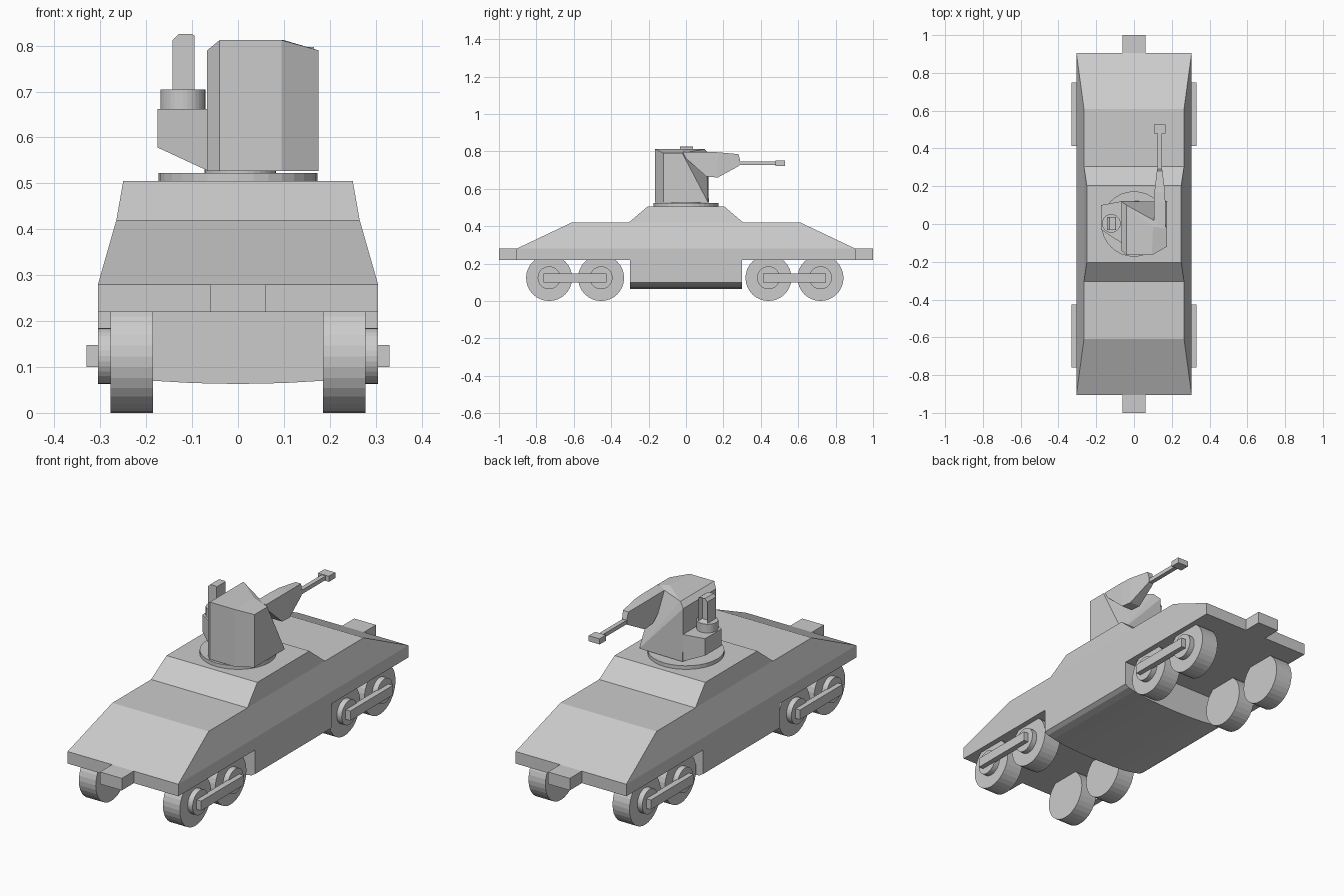
import bpy, bmesh, math

if "Cube" in bpy.data.objects:
    bpy.data.objects.remove(bpy.data.objects["Cube"])

grey = bpy.data.materials.new("light_grey")
grey.diffuse_color = (0.6, 0.6, 0.6, 1)
grey.use_nodes = True
grey.node_tree.nodes["Principled BSDF"].inputs["Base Color"].default_value = grey.diffuse_color


def finish(bm, name):
    bmesh.ops.recalc_face_normals(bm, faces=bm.faces)
    me = bpy.data.meshes.new(name)
    bm.to_mesh(me)
    bm.free()
    me.materials.append(grey)
    ob = bpy.data.objects.new(name, me)
    bpy.context.collection.objects.link(ob)
    return ob


def loft(name, rings):
    """Join equal-length point rings and cap both ends."""
    bm = bmesh.new()
    vs = [[bm.verts.new(p) for p in r] for r in rings]
    n = len(vs[0])
    for a, b in zip(vs, vs[1:]):
        for i in range(n):
            j = (i + 1) % n
            bm.faces.new((a[i], a[j], b[j], b[i]))
    bm.faces.new(vs[0])
    bm.faces.new(vs[-1])
    return finish(bm, name)


def rect(hx, hy, z):
    return [(-hx, -hy, z), (hx, -hy, z), (hx, hy, z), (-hx, hy, z)]


def box(name, x0, x1, y0, y1, z0, z1):
    return loft(name, [[(x0, y0, z), (x1, y0, z), (x1, y1, z), (x0, y1, z)]
                       for z in (z0, z1)])


def disc_x(name, x0, x1, y, z, r, n=32):
    angles = [2 * math.pi * i / n for i in range(n)]
    return loft(name, [[(x, y + r * math.cos(a), z + r * math.sin(a)) for a in angles]
                       for x in (x0, x1)])


def disc_z(name, x, y, z0, z1, r, n=32):
    angles = [2 * math.pi * i / n for i in range(n)]
    return loft(name, [[(x + r * math.cos(a), y + r * math.sin(a), z) for a in angles]
                       for z in (z0, z1)])


def hull_of(name, points):
    bm = bmesh.new()
    for p in points:
        bm.verts.new(p)
    res = bmesh.ops.convex_hull(bm, input=bm.verts)
    junk = [v for v in res["geom_interior"] if isinstance(v, bmesh.types.BMVert)]
    bmesh.ops.delete(bm, geom=junk, context='VERTS')
    bmesh.ops.dissolve_limit(bm, angle_limit=math.radians(2), verts=bm.verts, edges=bm.edges)
    return finish(bm, name)


# Hull and raised deck
loft("hull", [rect(.305, .905, .22), rect(.305, .905, .28), rect(.265, .61, .42)])
loft("upper_deck", [rect(.265, .305, .42), rect(.25, .205, .505)])

# Belly with a rounded underside
half = [(.305, .22), (.305, .10), (.285, .088), (.25, .08), (.185, .07), (.1, .065)]
section = half + [(0, .063)] + [(-x, z) for x, z in reversed(half)]
loft("belly", [[(x, y, z) for x, z in section] for y in (-.3, .3)])

# Couplers at both ends
box("front_coupler", -.06, .06, -1, -.905, .22, .28)
box("rear_coupler", -.06, .06, .905, 1, .22, .28)

# Wheels, hubs and connecting rods
for s, side in ((1, "right"), (-1, "left")):
    for mid, end in ((-.593, "front"), (.58, "rear")):
        for d in (-.139, .139):
            disc_x(f"{end}_{side}_wheel", s * .185, s * .278, mid + d, .123, .123)
            disc_x(f"{end}_{side}_hub", s * .278, s * .305, mid + d, .124, .061)
        x0, x1 = sorted((s * .30, s * .33))
        box(f"{end}_{side}_rod", x0, x1, mid - .168, mid + .168, .10, .148)

# Turret ring and neck
disc_z("turret_ring", 0, 0, .505, .523, .173)
disc_z("turret_neck", .005, 0, .523, .53, .078)

# Turret body: faceted front, rear corner cut off by a sloping face
plan = [(-.067, -.14), (-.04, -.165), (.095, -.165), (.175, -.12)]
hull_of("turret_body", [(x, y, .527) for x, y in plan]
        + [(.175, .118, .527), (-.067, .122, .527)]
        + [(-.067, -.14, .79), (-.04, -.165, .812), (.095, -.165, .812),
           (.175, -.12, .79), (.175, -.02, .79),
           (.1, -.015, .812), (-.04, .1, .812), (-.067, .118, .79)])

# Gun housing, barrel and muzzle
gx = .136


def gun_ring(y, w, z0, z1):
    return [(gx - w, y, z0), (gx + w, y, z0), (gx + w, y, z1), (gx - w, y, z1)]


loft("gun_housing", [gun_ring(-.015, .03, .775, .797), gun_ring(.11, .03, .665, .797),
                     gun_ring(.17, .028, .66, .795), gun_ring(.28, .015, .72, .785),
                     gun_ring(.29, .013, .728, .75)])
box("gun_barrel", gx - .011, gx + .011, .28, .49, .726, .746)
box("muzzle", gx - .03, gx + .03, .478, .528, .722, .75)

# Side pod with slanted bottom
pod = [(-.067, .12), (-.175, .1), (-.175, -.03), (-.067, -.1)]
loft("side_pod", [[(x, y, .578 if x < -.1 else .528) for x, y in pod],
                  [(x, y, .662) for x, y in pod]])

# Sight drum and periscope with a recessed window
disc_z("sight_drum", -.12, .003, .662, .705, .049)
outline = [(-.143, .705), (-.095, .705), (-.095, .822), (-.1, .825), (-.13, .825), (-.143, .812)]
periscope = loft("periscope", [[(x, y, z) for x, z in outline] for y in (-.033, .037)])
bm = bmesh.new()
bm.from_mesh(periscope.data)
window = [f for f in bm.faces if f.normal.y > .9]
bmesh.ops.inset_region(bm, faces=window, thickness=.009, depth=0)
for v in {v for f in window for v in f.verts}:
    v.co.y -= .02
bm.to_mesh(periscope.data)
bm.free()
